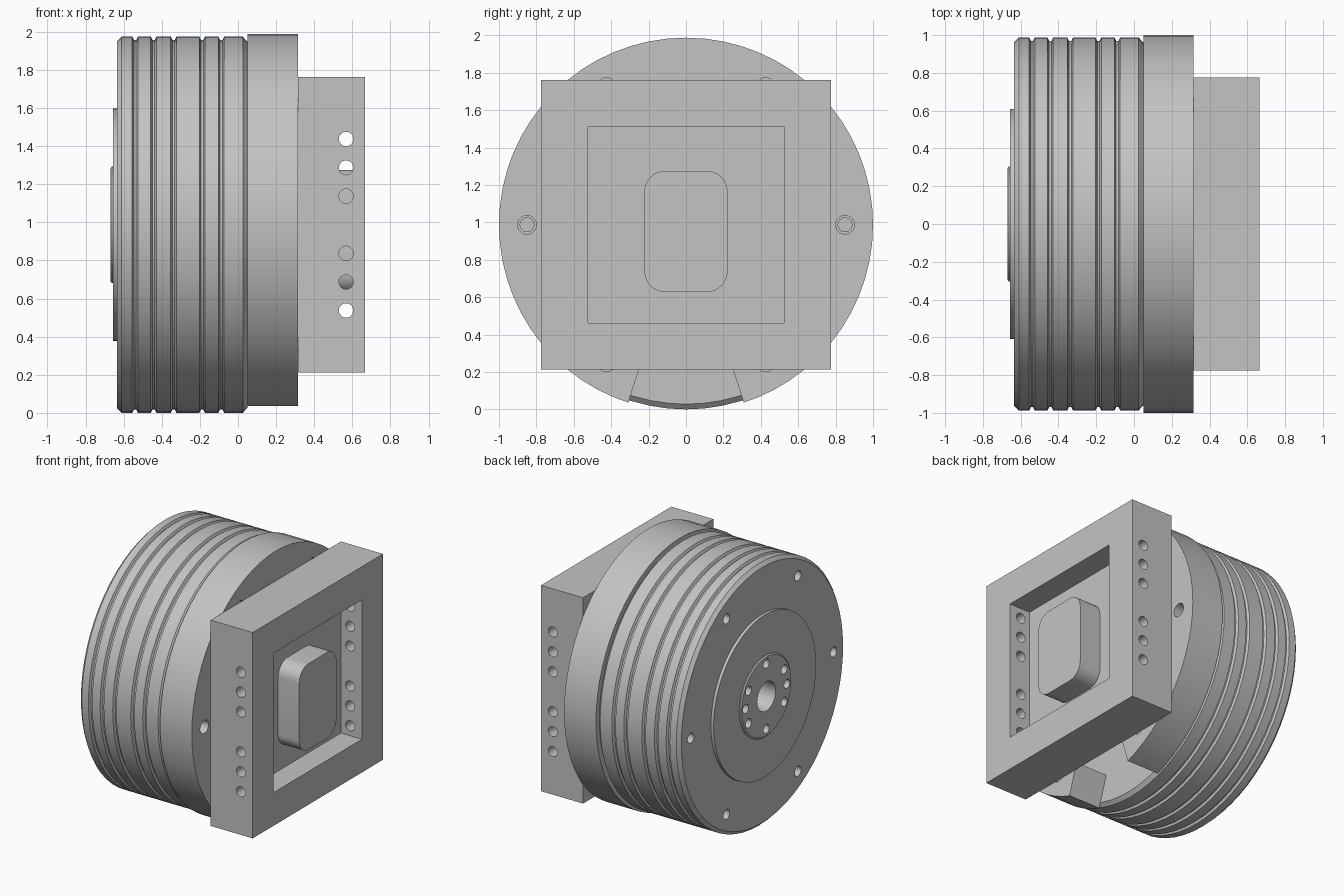
import bpy, bmesh, math
from mathutils import Matrix, Vector

if "Cube" in bpy.data.objects:
    bpy.data.objects.remove(bpy.data.objects["Cube"], do_unlink=True)

CZ = 0.987                      # height of the main axis
SEGMENTS = 64
GREY = (0.55, 0.55, 0.55, 1)
metal = bpy.data.materials.new("machined grey")
metal.use_nodes = True
metal.diffuse_color = GREY
metal.node_tree.nodes["Principled BSDF"].inputs["Base Color"].default_value = GREY


def make_object(name, bm):
    bmesh.ops.recalc_face_normals(bm, faces=bm.faces)
    mesh = bpy.data.meshes.new(name)
    bm.to_mesh(mesh)
    bm.free()
    mesh.materials.append(metal)
    obj = bpy.data.objects.new(name, mesh)
    bpy.context.collection.objects.link(obj)
    return obj


def select_only(obj):
    bpy.ops.object.select_all(action='DESELECT')
    obj.select_set(True)
    bpy.context.view_layer.objects.active = obj


def smooth(obj):
    select_only(obj)
    bpy.ops.object.shade_smooth_by_angle(angle=math.radians(25))


def lathe(name, profile, closed=False):
    """Turn (x, radius) points around the main axis."""
    bm = bmesh.new()
    verts = [bm.verts.new((x, 0, CZ + r)) for x, r in profile]
    edges = [bm.edges.new(pair) for pair in zip(verts, verts[1:])]
    if closed:
        edges.append(bm.edges.new((verts[-1], verts[0])))
    bmesh.ops.spin(bm, geom=verts + edges, cent=(0, 0, CZ), axis=(1, 0, 0),
                   angle=math.tau, steps=SEGMENTS, use_duplicate=False)
    bmesh.ops.remove_doubles(bm, verts=bm.verts, dist=1e-4)
    return make_object(name, bm)


def add_box(bm, low, high):
    low, high = Vector(low), Vector(high)
    matrix = Matrix.Translation((low + high) / 2) @ Matrix.Diagonal((*(high - low), 1))
    return bmesh.ops.create_cube(bm, size=1, matrix=matrix)["verts"]


def add_pin(bm, centre, radius, length, axis):
    turn = Vector((0, 0, 1)).rotation_difference(Vector(axis)).to_matrix().to_4x4()
    bmesh.ops.create_cone(bm, cap_ends=True, segments=24, radius1=radius, radius2=radius,
                          depth=length, matrix=Matrix.Translation(centre) @ turn)


def polar(x, radius, degrees):
    a = math.radians(degrees)
    return (x, radius * math.cos(a), CZ + radius * math.sin(a))


def cut(target, bm):
    cutter = make_object("cutter", bm)
    cutter.hide_render = True
    mod = target.modifiers.new("cut", 'BOOLEAN')
    mod.operation = 'DIFFERENCE'
    mod.solver = 'EXACT'
    mod.object = cutter
    select_only(target)
    bpy.ops.object.modifier_apply(modifier=mod.name)
    bpy.data.objects.remove(cutter, do_unlink=True)


# Grooved motor housing with chamfered ends and a stepped hub on its back
R = 0.987
profile = [(-0.67, 0), (-0.67, 0.295), (-0.662, 0.305), (-0.657, 0.305), (-0.657, 0.61),
           (-0.635, 0.61), (-0.635, R - 0.025), (-0.61, R)]
for x in (-0.54, -0.443, -0.338, -0.188, -0.088):
    profile += [(x - 0.015, R), (x - 0.006, R - 0.018), (x + 0.006, R - 0.018), (x + 0.015, R)]
profile += [(0.025, R), (0.05, R - 0.028), (0.05, 0)]
housing = lathe("grooved_housing", profile)

bolt_angles = range(0, 360, 60)
holes = bmesh.new()
add_pin(holes, (-0.6, 0, CZ), 0.11, 0.6, (1, 0, 0))
for a in (0, 30, 90, 150, 180, 210, 270, 330):
    add_pin(holes, polar(-0.65, 0.245, a), 0.034, 0.2, (1, 0, 0))
for a in bolt_angles:
    for x in (-0.635, 0.05):
        add_pin(holes, polar(x, 0.85, a), 0.037, 0.3, (1, 0, 0))
cut(housing, holes)
smooth(housing)

# Mounting ring with bolt holes and a cable notch at the bottom
ring = lathe("mounting_ring", [(0.05, 0.76), (0.05, 1.0), (0.315, 1.0), (0.315, 0.76)], closed=True)
holes = bmesh.new()
for a in bolt_angles:
    add_pin(holes, polar(0.18, 0.85, a), 0.05, 0.6, (1, 0, 0))
cut(ring, holes)
notch = bmesh.new()
base = notch.faces.new([notch.verts.new(polar(0, r, a))
                        for r, a in ((0.5, 252), (1.2, 252), (1.2, 288), (0.5, 288))])
extruded = bmesh.ops.extrude_face_region(notch, geom=[base])["geom"]
bmesh.ops.translate(notch, vec=(0.4, 0, 0),
                    verts=[v for v in extruded if isinstance(v, bmesh.types.BMVert)])
cut(ring, notch)
smooth(ring)

# Square frame with a recess and rows of side holes
FRONT, FLOOR = 0.665, 0.49
bm = bmesh.new()
add_box(bm, (0.315, -0.775, CZ - 0.775), (FRONT, 0.775, CZ + 0.775))
frame = make_object("square_frame", bm)
recess = bmesh.new()
add_box(recess, (FLOOR, -0.525, CZ - 0.525), (FRONT + 0.1, 0.525, CZ + 0.525))
cut(frame, recess)
holes = bmesh.new()
for side in (-1, 1):
    for dz in (0.15, 0.3, 0.45):
        for up in (-1, 1):
            add_pin(holes, (0.567, side * 0.65, CZ + up * dz), 0.038, 0.4, (0, 1, 0))
cut(frame, holes)
smooth(frame)

# Rounded boss in the middle of the recess
bm = bmesh.new()
add_box(bm, (FLOOR, -0.222, CZ - 0.325 - 0.035 + 0.0), (FRONT, 0.222, CZ + 0.288))
corners = [e for e in bm.edges if abs(e.verts[0].co.x - e.verts[1].co.x) > 0.1]
bmesh.ops.bevel(bm, geom=corners, offset=0.11, segments=8, profile=0.5, affect='EDGES')
boss = make_object("rounded_boss", bm)
smooth(boss)
